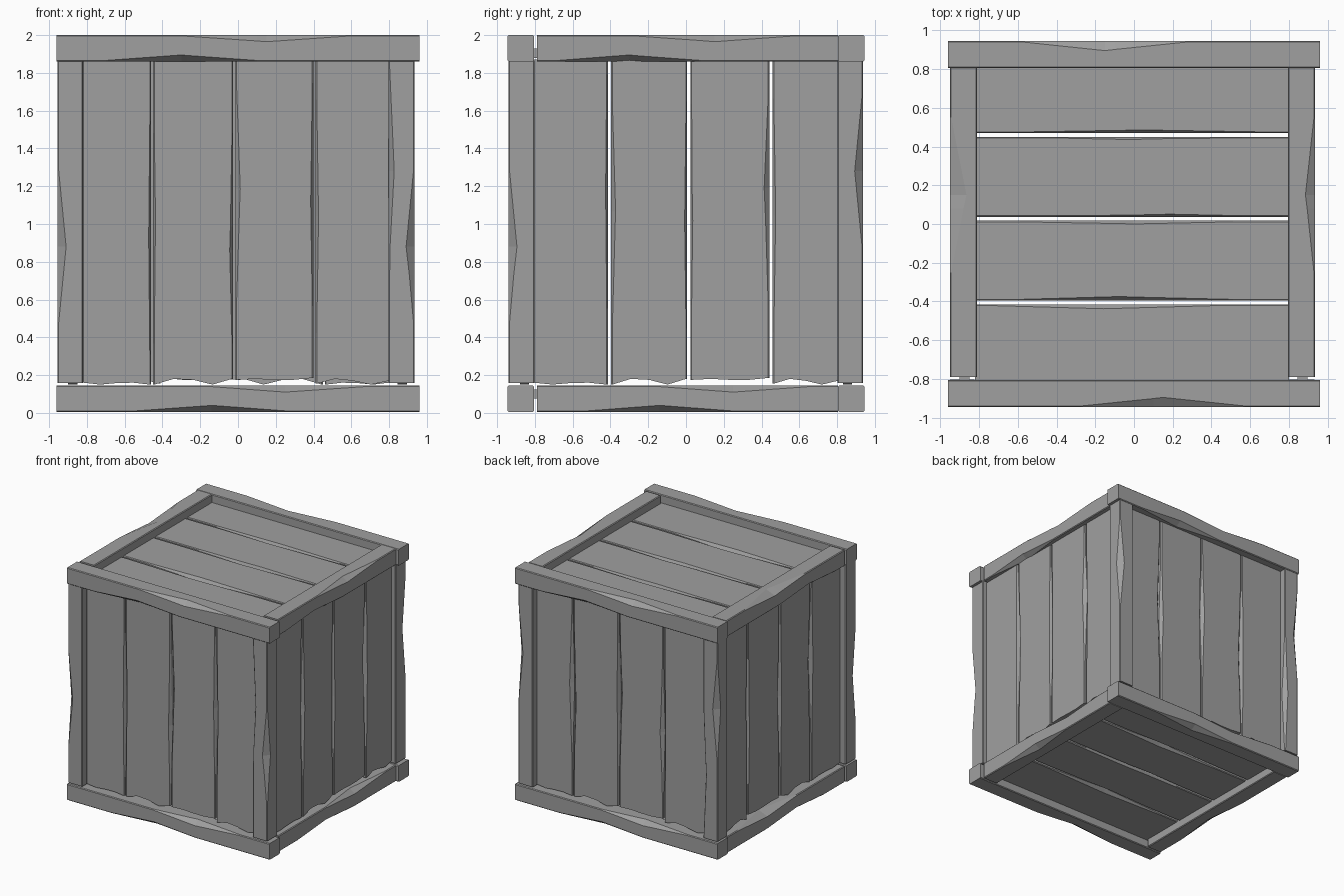
import bpy, bmesh, random

random.seed(4)
if "Cube" in bpy.data.objects:
    bpy.data.objects.remove(bpy.data.objects["Cube"])

wood = bpy.data.materials.new("grey_wood")
wood.use_nodes = True
GREY = (0.35, 0.35, 0.35, 1)
wood.diffuse_color = GREY
wood.node_tree.nodes["Principled BSDF"].inputs["Base Color"].default_value = GREY

EDGE = 0.006  # worn chamfer along every long edge
FLAT = [0] * 5


def bar(name, axes, t, u, v, chips=(), jag=FLAT):
    """Timber along axes[0] with chipped edges and an uneven first end.
    Each chip: (u sign, v sign, peak, half length, u depth, v depth)."""
    order = ["xyz".index(a) for a in axes]
    stations = {t[0], t[1]}
    for c in chips:
        stations |= {p for p in (c[2] - c[3], c[2], c[2] + c[3]) if t[0] < p < t[1]}

    def cut(su, sv, s):
        cu = cv = EDGE
        for c in chips:
            if (c[0], c[1]) == (su, sv):
                k = max(0, 1 - abs(s - c[2]) / c[3])
                cu, cv = max(cu, k * c[4]), max(cv, k * c[5])
        return cu, cv

    def row(sv, s):
        (lu, lv), (ru, rv) = cut(-1, sv, s), cut(1, sv, s)
        edge = v[0] if sv < 0 else v[1]
        a, b = u[0] + lu, u[1] - ru
        mids = [(a + (b - a) * f / 4, edge) for f in range(5)]
        return [(u[0], edge - sv * lv)] + mids + [(u[1], edge - sv * rv)]

    bm = bmesh.new()
    rings = []
    for s in sorted(stations):
        ring = []
        offsets = [jag[0]] + list(jag) + [jag[-1]]
        for pts, offs in ((row(-1, s), offsets), (row(1, s)[::-1], offsets[::-1])):
            for (pu, pv), off in zip(pts, offs):
                co = [0, 0, 0]
                for axis, val in zip(order, (s + (off if s == t[0] else 0), pu, pv)):
                    co[axis] = val
                ring.append(bm.verts.new(co))
        rings.append(ring)
    n = len(rings[0])
    for a, b in zip(rings, rings[1:]):
        for i in range(n):
            j = (i + 1) % n
            bm.faces.new((a[i], a[j], b[j], b[i]))
    for ring in (rings[0], rings[-1]):
        for i in range(n // 2 - 1):
            bm.faces.new((ring[i], ring[i + 1], ring[n - 2 - i], ring[n - 1 - i]))
    bmesh.ops.recalc_face_normals(bm, faces=bm.faces)
    mesh = bpy.data.meshes.new(name)
    bm.to_mesh(mesh)
    bm.free()
    mesh.materials.append(wood)
    bpy.context.collection.objects.link(bpy.data.objects.new(name, mesh))


# Horizontal frame beams, top and bottom
LEVELS = {"top": ((1.86, 2.0), -0.3, 0.15), "bottom": ((0.005, 0.145), -0.14, 0.25)}
for level, (z, low, high) in LEVELS.items():
    for side, s, y in (("front", -1, (-0.945, -0.805)), ("back", 1, (0.805, 0.945))):
        bar(f"{level}_{side}_beam", "xyz", (-0.96, 0.96), y, z,
            [(s, -1, -s * low, 0.4, 0.05, 0.035), (s, 1, -s * high, 0.42, 0.05, 0.035)])
    for side, s, x, deep in (("right", -1, (-0.95, -0.81), 0.085), ("left", 1, (0.795, 0.935), 0.05)):
        bar(f"{level}_{side}_beam", "yxz", (-0.79, 0.805), x, z,
            [(s, -1, low, 0.38, 0.05, 0.035), (s, 1, high, 0.4, deep, 0.035)])

# Corner posts
for xs, xname, x in ((-1, "right", (-0.955, -0.82)), (1, "left", (0.797, 0.935))):
    for ys, yname, y in ((-1, "front", (-0.94, -0.802)), (1, "back", (0.802, 0.938))):
        outer = 0.88 if ys < 0 else 1.28
        inner = 1.28 if xs > 0 else 0.7
        chips = [(xs, ys, outer, 0.4, 0.045, 0.045)]
        if xs == -ys:
            chips.append((-xs, ys, inner, 0.55, 0.03, 0.04))
        bar(f"{yname}_{xname}_post", "zxy", (0.157, 1.865), x, y, chips)


def planks(name, axes, t, u, v, gaps, half_gap, out, ends):
    """Row of planks between u limits, split at the gaps, chipped on the outer side."""
    starts = [u[0]] + [g + half_gap for g in gaps]
    stops = [g - half_gap for g in gaps] + [u[1]]
    span = t[1] - t[0]
    for i, (a, b) in enumerate(zip(starts, stops)):
        chips = []
        for side, inside in ((-1, i > 0), (1, i < 3)):
            if inside:
                peak = t[0] + span * random.uniform(0.4, 0.62)
                chips.append((side, out, peak, span * 0.36, random.uniform(0.01, 0.03), 0.03))
        bar(f"{name}_plank_{i + 1}", axes, t, (a, b), v, chips, ends[i])


# Wall planks with uneven lower ends
JAGS = [(0.01, 0, 0.008, 0.01, 0), (0, 0.03, 0.025, 0, 0.03),
        (0.025, 0.03, 0.025, 0.025, 0.035), (0.005, 0.03, 0.02, 0, 0.02)]
BACK_JAGS = [j[::-1] for j in JAGS[::-1]]
HEIGHT = (0.15, 1.87)
GAPS = (-0.455, -0.02, 0.405)
BACK_GAPS = [-g for g in GAPS[::-1]]
SIDE_GAPS = (-0.405, 0.015, 0.45)
planks("front", "zxy", HEIGHT, (-0.825, 0.805), (-0.88, -0.83), GAPS, 0.006, -1, JAGS)
planks("back", "zxy", HEIGHT, (-0.825, 0.805), (0.83, 0.88), BACK_GAPS, 0.006, 1, BACK_JAGS)
planks("left", "zyx", HEIGHT, (-0.81, 0.81), (0.845, 0.895), SIDE_GAPS, 0.009, 1, JAGS)
planks("right", "zyx", HEIGHT, (-0.81, 0.81), (-0.9, -0.85), SIDE_GAPS, 0.009, -1, JAGS)

# Lid and floor planks
LID_GAPS = (-0.405, 0.027, 0.46)
for name, z, out in (("lid", (1.88, 1.93), 1), ("floor", (0.075, 0.125), -1)):
    planks(name, "xyz", (-0.82, 0.8), (-0.81, 0.81), z, LID_GAPS, 0.01, out, [FLAT] * 4)
